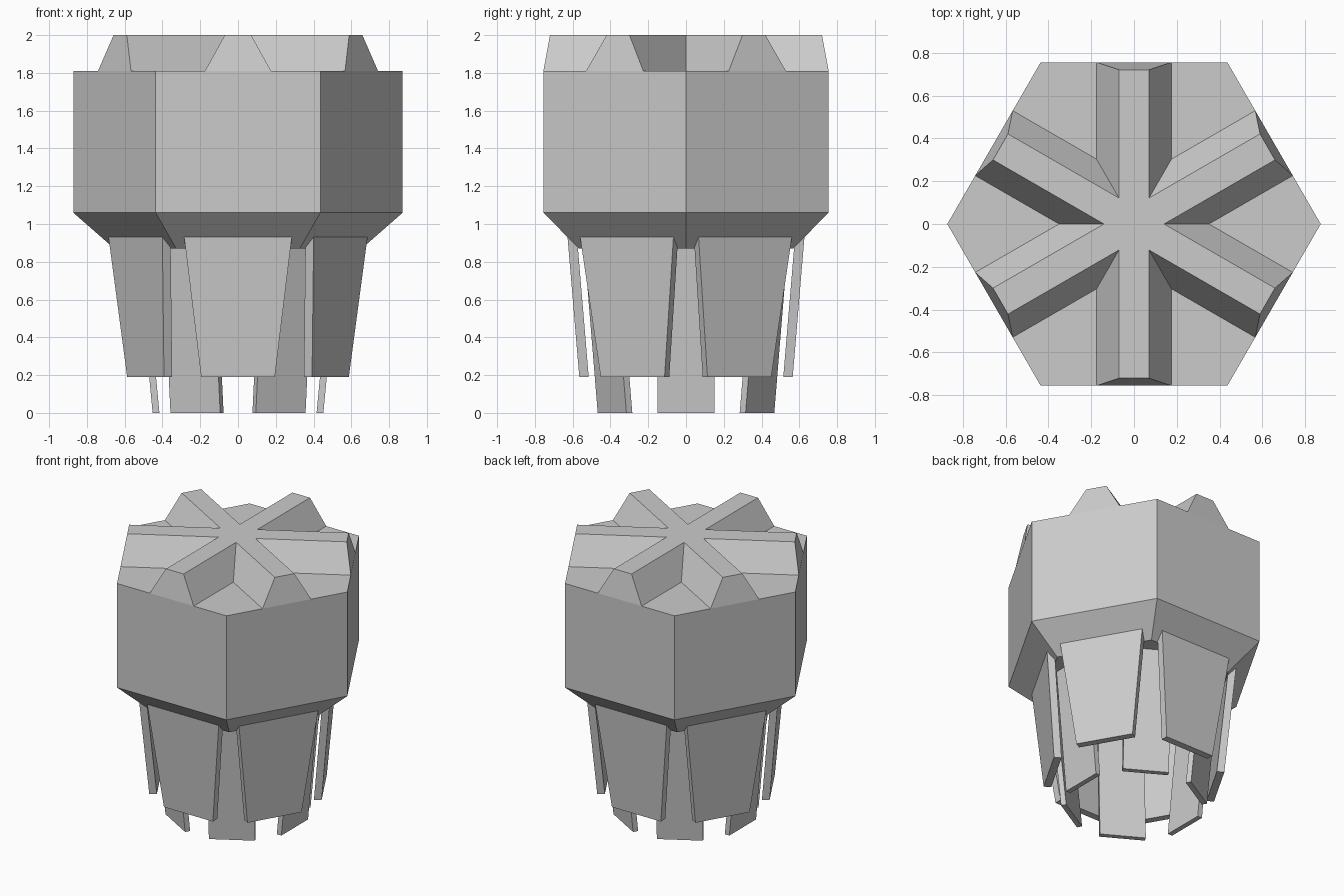
import bpy, bmesh
from math import sin, cos, pi, radians
from mathutils import Vector, Matrix

cube = bpy.data.objects.get("Cube")
if cube:
    bpy.data.objects.remove(cube, do_unlink=True)

grey = bpy.data.materials.new("plain_grey")
grey.use_nodes = True
GREY = (0.6, 0.6, 0.6, 1)
grey.diffuse_color = GREY
grey.node_tree.nodes["Principled BSDF"].inputs["Base Color"].default_value = GREY

APOTHEM = cos(pi / 6)


def loft(name, rings, cap_bottom=True):
    """Join equal-length rings, listed from the bottom up, with flat sides and caps."""
    bm = bmesh.new()
    loops = [[bm.verts.new(p) for p in ring] for ring in rings]
    n = len(loops[0])
    for low, high in zip(loops, loops[1:]):
        for i in range(n):
            j = (i + 1) % n
            bm.faces.new((low[i], low[j], high[j], high[i]))
    bm.faces.new(loops[-1])
    if cap_bottom:
        bm.faces.new(loops[0][::-1])
    bmesh.ops.recalc_face_normals(bm, faces=bm.faces)
    mesh = bpy.data.meshes.new(name)
    bm.to_mesh(mesh)
    bm.free()
    mesh.materials.append(grey)
    obj = bpy.data.objects.new(name, mesh)
    bpy.context.collection.objects.link(obj)
    return obj


def hexagon(radius, z):
    return [(radius * cos(i * pi / 3), radius * sin(i * pi / 3), z) for i in range(6)]


def star(reach, half_width, z):
    """Six straight arms pointing at the middles of the hexagon sides."""
    points = []
    for i in range(6):
        turn = Matrix.Rotation(radians(30 + 60 * i), 3, 'Z')
        for p in ((reach, -half_width), (reach, half_width),
                  (half_width / math_tan30, half_width)):
            points.append(turn @ Vector((*p, z)))
    return points


math_tan30 = sin(pi / 6) / cos(pi / 6)


def plate_ring(outer, thickness, half_width, z):
    inner = outer - thickness
    return [(inner, -half_width, z), (outer, -half_width, z),
            (outer, half_width, z), (inner, half_width, z)]


def around(name, rings, start):
    for i in range(6):
        obj = loft(f"{name}_{i + 1}", rings)
        obj.rotation_euler.z = radians(start + 60 * i)


# Hexagonal body with a chamfered underside
R = 0.872
loft("body", [hexagon(0.655, 0.87), hexagon(R, 1.06), hexagon(R, 1.81)])

# Six-armed raised ridge on the top
loft("top_ridges", [star(R * APOTHEM, 0.175, 1.81), star(0.72, 0.07, 2.0)], cap_bottom=False)

# Outer tapered panels, one below each side
around("outer_panel", [plate_ring(0.565, 0.05, 0.195, 0.19),
                       plate_ring(0.627, 0.05, 0.285, 0.93)], 30)

# Inner straight slats, one below each corner
around("inner_slat", [plate_ring(0.452, 0.036, 0.152, 0.0),
                      plate_ring(0.535, 0.036, 0.152, 0.88)], 0)
